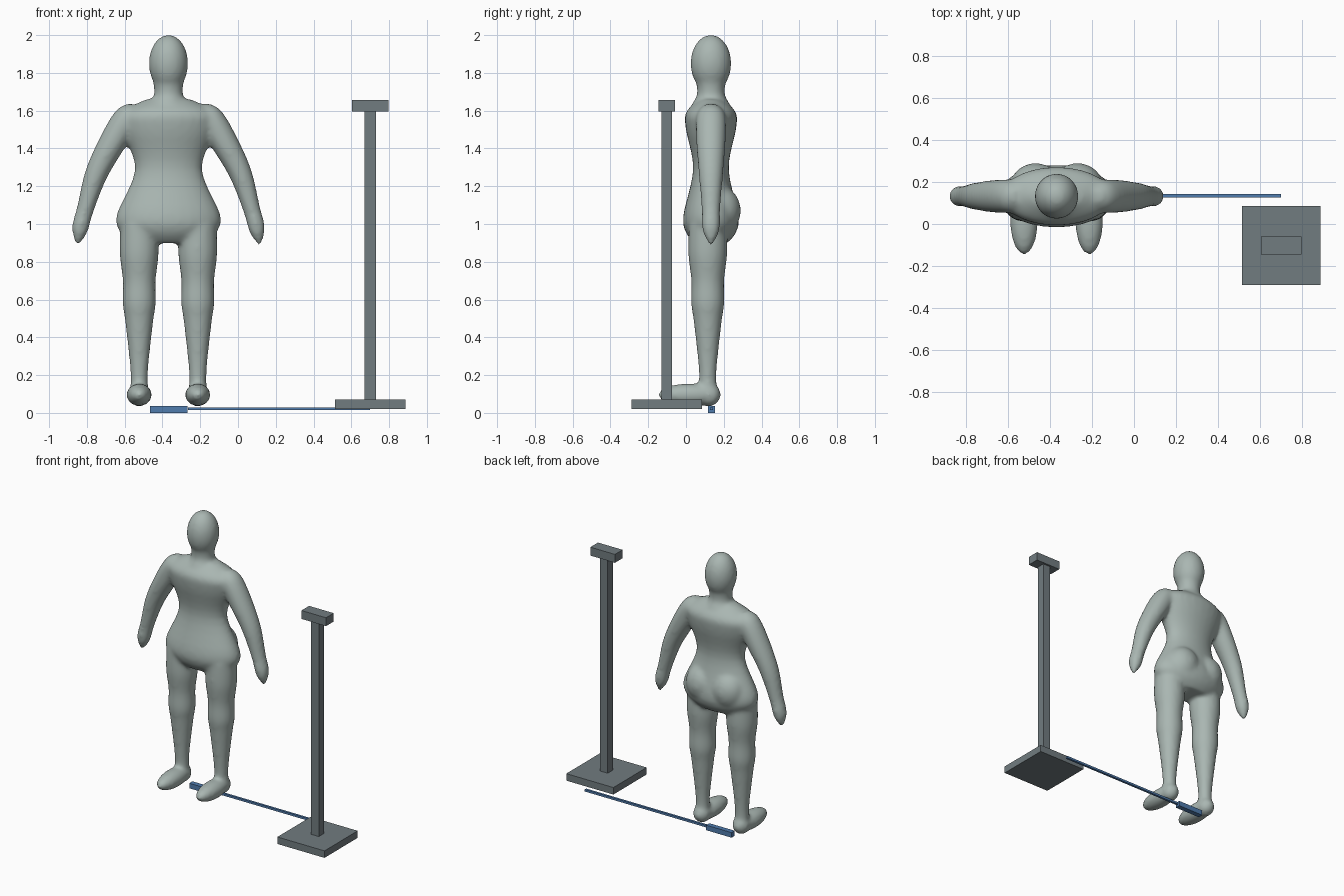
import bpy, bmesh, math
from mathutils import Vector

default_cube = bpy.data.objects.get("Cube")
if default_cube:
    bpy.data.objects.remove(default_cube, do_unlink=True)


def make_material(name, red, green, blue):
    material = bpy.data.materials.new(name)
    material.use_nodes = True
    colour = (red, green, blue, 1)
    material.diffuse_color = colour
    shader = material.node_tree.nodes["Principled BSDF"]
    shader.inputs["Base Color"].default_value = colour
    return material


skin = make_material("pale grey green", 0.4, 0.47, 0.445)
steel = make_material("slate grey", 0.165, 0.2, 0.215)
blue = make_material("blue", 0.08, 0.2, 0.42)


def finish(name, bm, material):
    bmesh.ops.recalc_face_normals(bm, faces=bm.faces)
    mesh = bpy.data.meshes.new(name)
    bm.to_mesh(mesh)
    bm.free()
    mesh.materials.append(material)
    part = bpy.data.objects.new(name, mesh)
    bpy.context.collection.objects.link(part)
    return part


def box(name, x, y, bottom, top, width, depth, material):
    """Upright block between two heights."""
    bm = bmesh.new()
    verts = bmesh.ops.create_cube(bm, size=1)["verts"]
    bmesh.ops.scale(bm, vec=(width, depth, top - bottom), verts=verts)
    bmesh.ops.translate(bm, vec=(x, y, (bottom + top) / 2), verts=verts)
    finish(name, bm, material)


def ellipsoid(bm, center, radii):
    verts = bmesh.ops.create_uvsphere(bm, u_segments=32, v_segments=20, radius=1)["verts"]
    bmesh.ops.scale(bm, vec=radii, verts=verts)
    bmesh.ops.translate(bm, vec=center, verts=verts)


def smooth_rows(rows, steps=5):
    """Pass a smooth curve through the section rows."""
    rows = [Vector(row) for row in rows]
    padded = [rows[0], *rows, rows[-1]]
    result = []
    for before, start, end, after in zip(padded, padded[1:], padded[2:], padded[3:]):
        slope_in, slope_out = (end - before) / 2, (after - start) / 2
        for step in range(steps):
            t = step / steps
            ease = t * t * (3 - 2 * t)
            result.append(start.lerp(end, ease)
                          + slope_in * (t * (1 - t) ** 2)
                          - slope_out * (t * t * (1 - t)))
    return result + [rows[-1]]


def loft(bm, rows, origin, side, depth_ratio, tilt=0, sides=28):
    """Closed tube through (offset, height, radius) sections, tilted sideways."""
    across = Vector((side * math.cos(tilt), 0, math.sin(tilt)))
    back = Vector((0, depth_ratio, 0))
    rings = []
    for offset, height, radius in smooth_rows(rows):
        center = Vector(origin) + Vector((side * offset, 0, height))
        ring = []
        for index in range(sides):
            angle = math.tau * index / sides
            point = across * math.cos(angle) + back * math.sin(angle)
            ring.append(bm.verts.new(center + point * radius))
        rings.append(ring)
    for lower, upper in zip(rings, rings[1:]):
        for index in range(sides):
            previous = index - 1
            bm.faces.new((lower[previous], lower[index], upper[index], upper[previous]))
    bm.faces.new(rings[0])
    bm.faces.new(rings[-1])


# Figure: the trunk is flattened, the neck and head are nearly round
middle, axis_depth = -0.368, 0.132
origin = (middle, axis_depth, 0)
bm = bmesh.new()
trunk = [(0, 0.9, 0.17), (0, 0.96, 0.255), (0, 1.05, 0.275), (0, 1.29, 0.178),
         (0, 1.5, 0.25), (0, 1.59, 0.25), (0, 1.66, 0.12)]
neck = [(0, 1.5, 0.13), (0, 1.62, 0.11), (0, 1.69, 0.076), (0, 1.8, 0.09)]
loft(bm, trunk, origin, 1, 0.53)
loft(bm, neck, origin, 1, 0.96)
ellipsoid(bm, (middle, axis_depth, 1.85), (0.104, 0.108, 0.152))

# Limbs, each described once and built on both sides
arm = [(0.18, 1.63, 0.03), (0.21, 1.58, 0.07), (0.28, 1.46, 0.074),
       (0.38, 1.27, 0.061), (0.44, 1.08, 0.046), (0.47, 0.97, 0.043),
       (0.485, 0.89, 0.01)]
leg_offset = 0.155
leg_profile = [(1, 0.1), (0.84, 0.103), (0.7, 0.087), (0.58, 0.088),
               (0.48, 0.074), (0.22, 0.047), (0.1, 0.05)]
leg = [(leg_offset, height, radius) for height, radius in leg_profile]
for side in (-1, 1):
    foot_x = middle + side * leg_offset
    loft(bm, arm, origin, side, 1.07, tilt=math.radians(20))
    loft(bm, leg, (middle, 0.115, 0), side, 1)
    ellipsoid(bm, (foot_x, 0.02, 0.096), (0.067, 0.168, 0.06))
    ellipsoid(bm, (foot_x, 0.12, 0.097), (0.058, 0.064, 0.064))
    # Seat muscle
    ellipsoid(bm, (middle + side * 0.1, 0.18, 1.07), (0.12, 0.11, 0.13))

# Fuse the body parts into one smooth skin
figure = finish("figure", bm, skin)
fuse = figure.modifiers.new("fuse", "REMESH")
fuse.mode = "VOXEL"
fuse.voxel_size = 0.012
fuse.use_smooth_shade = True
blend = figure.modifiers.new("blend", "SMOOTH")
blend.factor = 0.5
blend.iterations = 12

# Post on a square base with a cap block
stand_x, stand_y = 0.7, -0.102
box("stand_base", stand_x, stand_y, 0.02, 0.07, 0.372, 0.375, steel)
box("stand_post", stand_x, stand_y, 0.07, 1.6, 0.06, 0.058, steel)
box("stand_cap", stand_x, stand_y, 1.596, 1.656, 0.194, 0.086, steel)

# Slim rod with a thicker grip lying on the ground
rod_y = 0.135
box("rod_grip", -0.367, rod_y, 0, 0.036, 0.2, 0.036, blue)
box("rod_shaft", 0.217, rod_y, 0.014, 0.029, 0.966, 0.016, blue)
